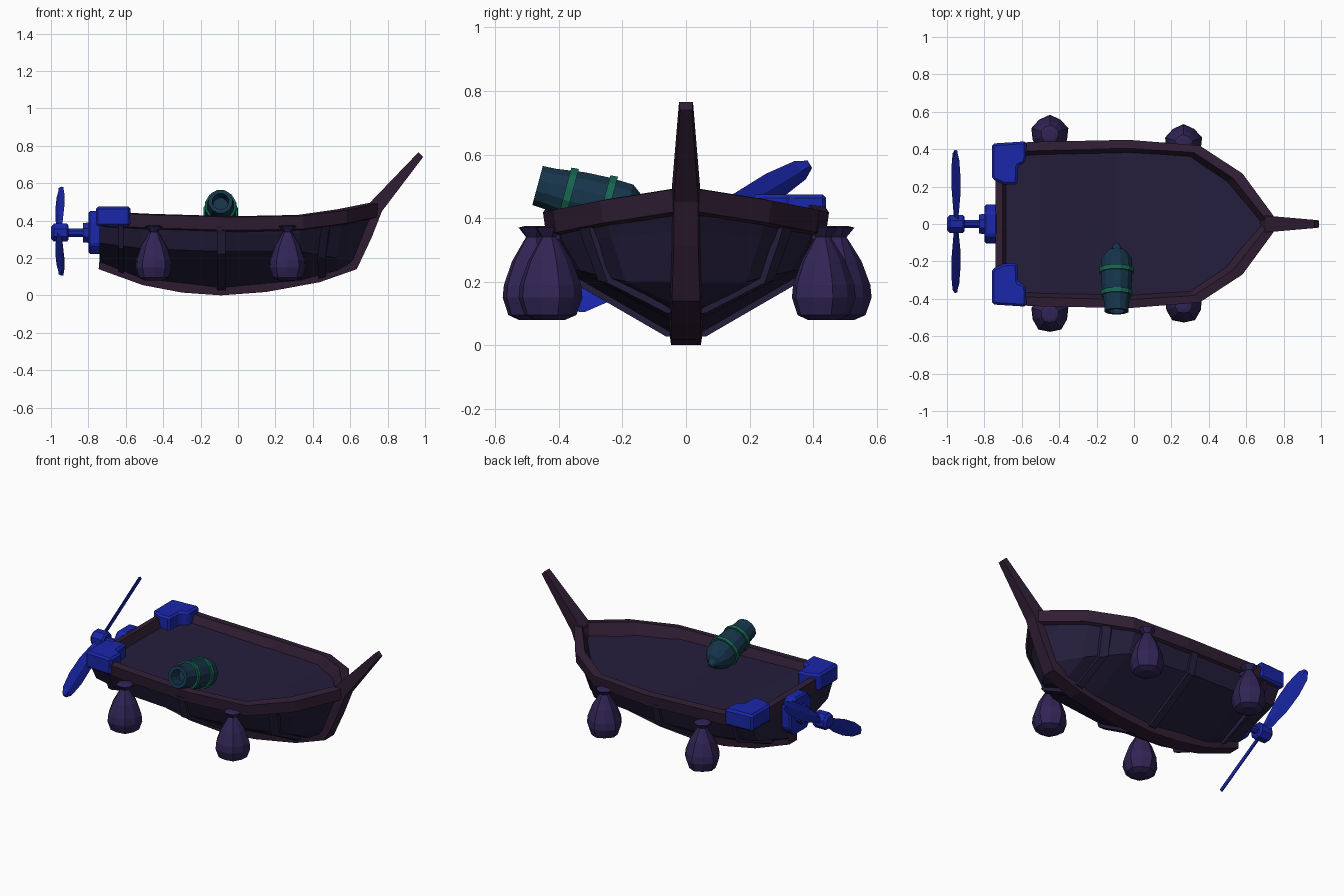
import bpy, bmesh, math
from mathutils import Vector, Matrix

if "Cube" in bpy.data.objects:
    bpy.data.objects.remove(bpy.data.objects["Cube"])


def mat(name, col):
    m = bpy.data.materials.new(name)
    m.diffuse_color = (*col, 1)
    m.use_nodes = True
    m.node_tree.nodes["Principled BSDF"].inputs["Base Color"].default_value = m.diffuse_color
    return m


HULL = mat("hull_wood", (0.018, 0.013, 0.045))
RIM = mat("rim_wood", (0.03, 0.013, 0.035))
DECK = mat("deck_wood", (0.028, 0.018, 0.1))
BLUE = mat("blue_metal", (0.01, 0.02, 0.4))
SACK = mat("sack_cloth", (0.03, 0.018, 0.09))
TEAL = mat("teal_metal", (0.008, 0.035, 0.07))
GREEN = mat("green_band", (0.008, 0.13, 0.08))


def make(name, verts, faces, material, bevel=0):
    me = bpy.data.meshes.new(name)
    me.from_pydata([tuple(v) for v in verts], [], faces)
    bm = bmesh.new()
    bm.from_mesh(me)
    bmesh.ops.remove_doubles(bm, verts=bm.verts, dist=1e-5)
    bmesh.ops.recalc_face_normals(bm, faces=bm.faces)
    bm.to_mesh(me)
    bm.free()
    me.materials.append(material)
    ob = bpy.data.objects.new(name, me)
    bpy.context.collection.objects.link(ob)
    if bevel:
        b = ob.modifiers.new("bevel", 'BEVEL')
        b.width, b.segments = bevel, 1
    return ob


def loft(name, rings, material, ring_closed=True, path_closed=False, caps=True, bevel=0):
    n, k = len(rings[0]), len(rings)
    verts = [v for r in rings for v in r]
    faces = []
    for i in range(k if path_closed else k - 1):
        for j in range(n if ring_closed else n - 1):
            a, b = i * n, (i + 1) % k * n
            faces.append((a + j, a + (j + 1) % n, b + (j + 1) % n, b + j))
    if caps and not path_closed:
        faces += [tuple(range(n)), tuple(range((k - 1) * n, k * n))]
    return make(name, verts, faces, material, bevel)


def lathe(name, profile, sides, material, matrix, caps=True, lobes=0):
    rings = []
    for r, z in profile:
        ring = []
        for i in range(sides):
            a = 2 * math.pi * (i + 0.5) / sides
            rr = r * (1 - lobes * (i % 2))
            ring.append(matrix @ Vector((rr * math.cos(a), rr * math.sin(a), z)))
        rings.append(ring)
    return loft(name, rings, material, caps=caps)


def prism(name, outline, axis, lo, hi, material, bevel=0):
    def at(p, d):
        v = list(p)
        v.insert(axis, d)
        return v
    return loft(name, [[at(p, d) for p in outline] for d in (lo, hi)], material, bevel=bevel)


# Hull stations: half sections of keel, chine, wale and top
stations = [
    [(-.74, .045, .18), (-.74, .35, .28), (-.74, .395, .36), (-.74, .41, .40)],
    [(-.51, .05, .09), (-.51, .375, .25), (-.51, .41, .35), (-.51, .425, .39)],
    [(-.09, .05, .04), (-.09, .385, .235), (-.09, .415, .33), (-.09, .43, .37)],
    [(.33, .05, .08), (.32, .335, .235), (.33, .39, .33), (.34, .405, .37)],
    [(.53, .045, .13), (.53, .19, .20), (.55, .235, .34), (.565, .25, .40)],
    [(.61, .03, .17), (.63, .03, .20), (.69, .03, .36), (.72, .035, .43)],
]


def section(t, out=0.0):
    i = min(int(t), len(stations) - 2)
    half = [Vector(a).lerp(Vector(b), t - i) for a, b in zip(stations[i], stations[i + 1])]
    for k, p in enumerate(half):
        p.y += out
        p.z -= out if k < 2 else 0
    return half


def full(half):
    return [Vector((p.x, -p.y, p.z)) for p in reversed(half)] + list(half)


loft("hull", [full(section(t)) for t in range(6)], HULL)

# Ribs wrapped round the outside of the hull
for n, t in enumerate((.5, 2.0, 3.6)):
    d = .055 if t < 3 else .1
    rings = []
    for s in (t - d, t + d):
        rings.append(full(section(s, .014)) + full(section(s, -.01))[::-1])
    loft(f"hull_rib_{n}", rings, HULL)

# Keel running into the raised prow: outer x z, inner x z, half width
keel = [(-.745, .14, -.74, .20, .045), (-.51, .055, -.50, .11, .05), (-.30, .015, -.29, .07, .055),
        (-.09, 0, -.09, .06, .055), (.15, .018, .14, .08, .055), (.435, .07, .41, .13, .055),
        (.635, .14, .58, .18, .052), (.715, .31, .66, .33, .045), (.77, .45, .70, .49, .045),
        (.99, .74, .965, .765, .022)]
loft("keel_and_prow", [[(a, -w * .85, b), (a, w * .85, b), (c, w, d), (c, -w, d)]
                       for a, b, c, d, w in keel], RIM)

# Gunwale: outer top x y z and inner foot x y
rim = [(-.74, .43, .445, -.665, .335), (-.5, .44, .432, -.5, .345), (-.03, .45, .418, -.03, .36),
       (.35, .42, .425, .29, .345), (.58, .27, .455, .48, .22), (.745, .045, .49, .665, .006)]
rings = []
for side in (1, -1):
    part = []
    for x, y, z, xi, yi in rim:
        f = .5
        part.append([(x, side * (y - .01), z - .07), (x, side * y, z),
                     (x + (xi - x) * f, side * (y + (yi - y) * f), z + .005),
                     (xi, side * yi, z - .1)])
    rings += part if side == 1 else part[::-1]
loft("gunwale", rings, RIM, path_closed=True)

# Deck following the sheer line
loft("deck", [[(xi, -yi - .005, z - .09), (xi, yi + .005, z - .09)] for x, y, z, xi, yi in rim],
     DECK, ring_closed=False, caps=False)

# Stern corner brackets
corner = [(-.76, .43), (-.575, .442), (-.578, .33), (-.62, .31), (-.625, .21), (-.69, .21), (-.76, .24)]
for name, s in (("left", 1), ("right", -1)):
    prism(f"corner_bracket_{name}", [(x, s * y) for x, y in corner], 2, .37, .475, BLUE, .012)

# Motor mount, shaft and hub on the transom
plate = [(-.105, .27), (-.06, .22), (.06, .22), (.105, .27), (.105, .40), (.06, .45), (-.06, .45), (-.105, .40)]
prism("motor_mount", plate, 0, -.80, -.73, BLUE, .01)
along_x = Matrix.Translation((0, 0, .335)) @ Matrix.Rotation(math.pi / 2, 4, 'Y')
lathe("shaft", [(.024, -.92), (.024, -.79)], 8, BLUE, along_x)
lathe("shaft_collar", [(.055, -.83), (.06, -.79)], 8, BLUE, along_x)
lathe("propeller_hub", [(.035, -1.0), (.052, -.985), (.052, -.915), (.04, -.905)], 8, BLUE, along_x)

# Two pitched propeller blades
outline = [(.02, .022), (.10, .035), (.20, .05), (.32, .052), (.42, .038), (.455, .015)]
for n, (turn, scale) in enumerate(((31, 1.0), (211, .93))):
    m = (Matrix.Translation((-.952, 0, .335)) @ Matrix.Rotation(math.radians(turn), 4, 'X')
         @ Matrix.Rotation(math.radians(28), 4, 'Y'))
    rings = []
    for r, w in outline:
        rings.append([m @ Vector((dx, r * scale, dw)) for dx, dw in
                      ((0, -w), (.01, 0), (0, w), (-.01, 0))])
    loft(f"propeller_blade_{n}", rings, BLUE)

# Sacks hung along both sides
sack = [(.05, .08), (.085, .095), (.104, .15), (.10, .19), (.072, .265), (.035, .325), (.025, .34),
        (.05, .37), (.03, .375)]
for label, x, y in (("rear", -.45, .48), ("fore", .265, .43)):
    for side, s in (("left", 1), ("right", -1)):
        lathe(f"sack_{label}_{side}", sack, 10, SACK, Matrix.Translation((x, s * y, 0)), lobes=.07)
        prism(f"sack_hook_{label}_{side}",
              [(x - .012, s * (y - .08)), (x + .012, s * (y - .08)), (x + .012, s * y), (x - .012, s * y)],
              2, .335, .355, SACK)

# Cannon resting on the rail, pointing out and slightly up
aim = Vector((0, -.965, .26)).normalized()
cm = Matrix.Translation((-.093, -.105, .405)) @ aim.to_track_quat('Z', 'Y').to_matrix().to_4x4()
lathe("cannon_barrel", [(.012, 0), (.03, .03), (.05, .04), (.084, .085), (.086, .16), (.082, .24),
                        (.068, .335), (.066, .375), (.045, .375), (.04, .30)], 12, TEAL, cm)
for n, (s, r) in enumerate(((.15, .088), (.275, .079))):
    lathe(f"cannon_band_{n}", [(r - .02, s - .012), (r + .008, s - .012), (r + .006, s + .012),
                               (r - .02, s + .012)], 12, GREEN, cm)
